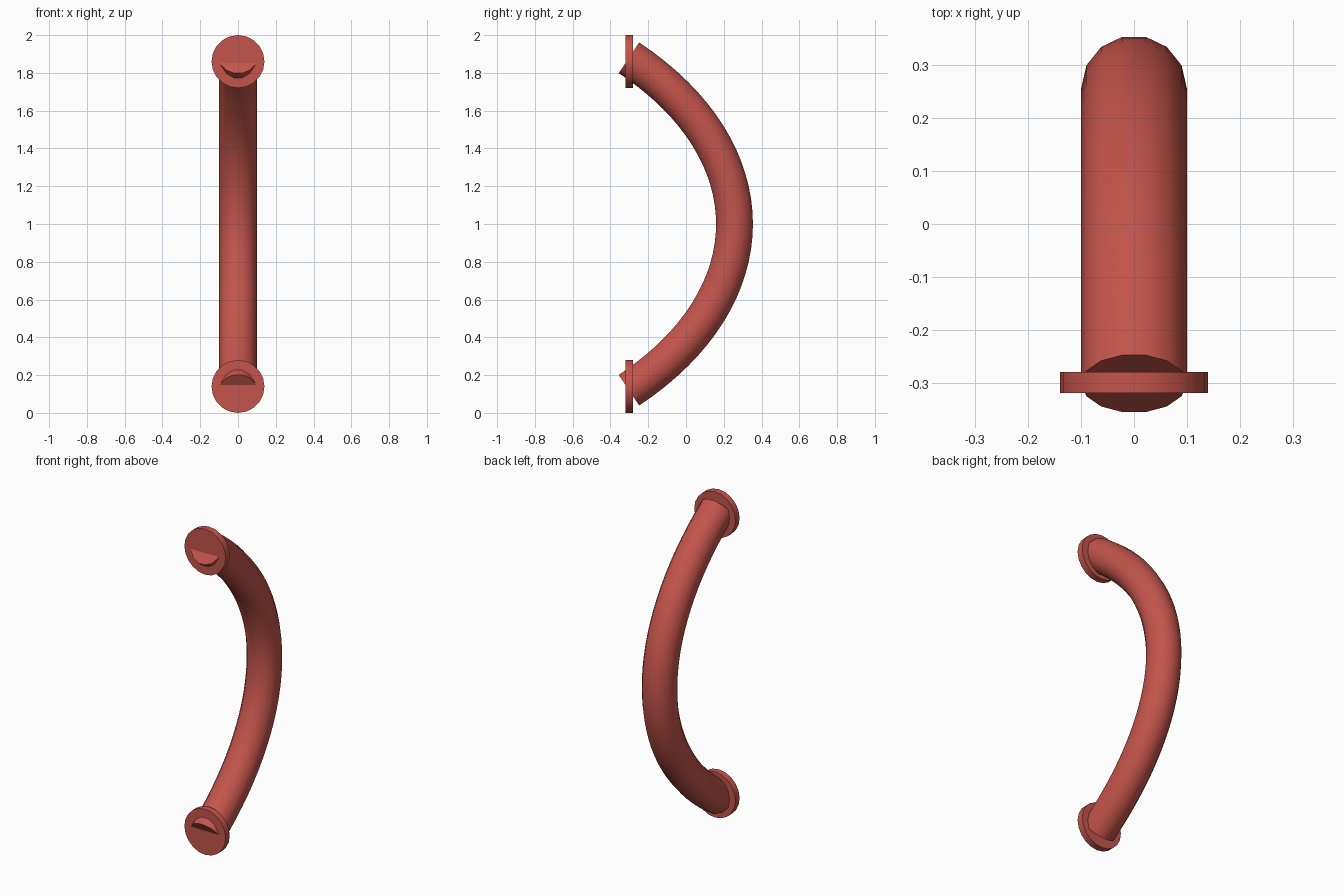
import bpy
import math

cube = bpy.data.objects.get("Cube")
if cube:
    bpy.data.objects.remove(cube, do_unlink=True)

red = bpy.data.materials.new("warm red")
red.use_nodes = True
color = (0.55, 0.09, 0.07, 1)
red.diffuse_color = color
red.node_tree.nodes["Principled BSDF"].inputs["Base Color"].default_value = color


def finish(obj, name):
    """Name the part, colour it and smooth all but its sharp edges."""
    obj.name = name
    obj.data.materials.clear()
    obj.data.materials.append(red)
    bpy.ops.object.select_all(action="DESELECT")
    obj.select_set(True)
    bpy.context.view_layer.objects.active = obj
    bpy.ops.object.shade_smooth_by_angle(angle=math.radians(35))


# Bowed grip: a round tube swept along one bezier span
curve = bpy.data.curves.new("grip_path", "CURVE")
curve.dimensions = "3D"
curve.bevel_depth = 0.1
curve.bevel_resolution = 5
curve.resolution_u = 32
curve.use_fill_caps = True
spline = curve.splines.new("BEZIER")
spline.bezier_points.add(1)
for point, side in zip(spline.bezier_points, (-1, 1)):
    point.handle_left_type = point.handle_right_type = "FREE"
    point.co = (0, -0.302, 1 + side * 0.88)
    inner = (0, 0.443, 1 + side * 0.385)
    outer = (0, -0.6, 1 + side * 1.08)
    point.handle_left, point.handle_right = (outer, inner) if side < 0 else (inner, outer)
grip = bpy.data.objects.new("grip", curve)
bpy.context.collection.objects.link(grip)
bpy.ops.object.select_all(action="DESELECT")
grip.select_set(True)
bpy.context.view_layer.objects.active = grip
bpy.ops.object.convert(target="MESH")
finish(bpy.context.object, "grip")

# Round mounting plates at both ends
for name, z in (("lower_mount", 0.14), ("upper_mount", 1.86)):
    bpy.ops.mesh.primitive_cylinder_add(
        vertices=20, radius=0.14, depth=0.04,
        location=(0, -0.3, z), rotation=(math.pi / 2, 0, 0))
    finish(bpy.context.object, name)
